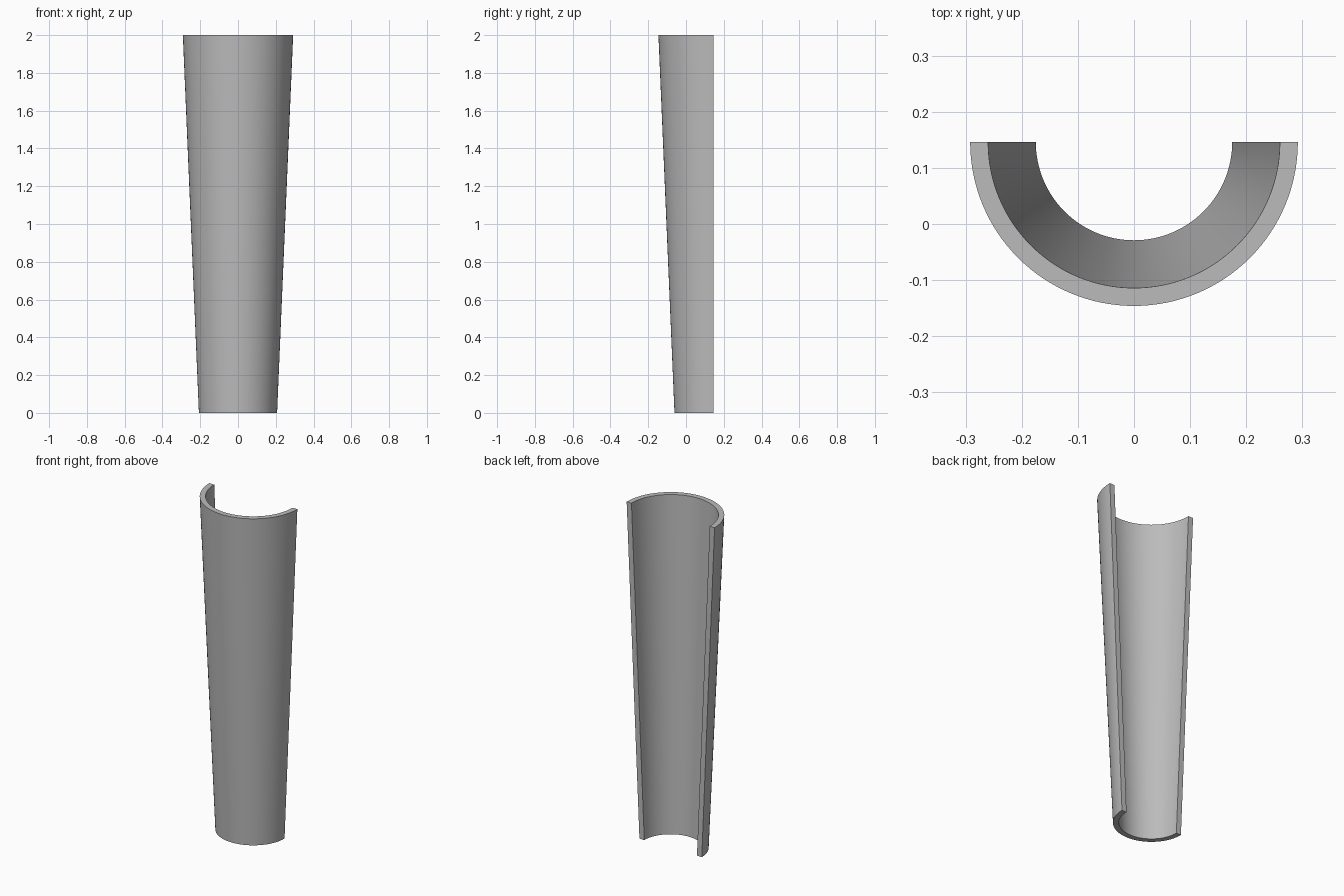
import bpy, bmesh, math

cube = bpy.data.objects.get("Cube")
if cube:
    bpy.data.objects.remove(cube, do_unlink=True)

HEIGHT = 2.0
R_BOTTOM, R_TOP = 0.207, 0.292   # outer radii
WALL = 0.032
AXIS_Y = 0.146                   # cut plane of the half shell
SEGMENTS, RINGS = 64, 12

grey = bpy.data.materials.new("grey")
grey.use_nodes = True
colour = (0.5, 0.5, 0.5, 1.0)
grey.diffuse_color = colour
grey.node_tree.nodes["Principled BSDF"].inputs["Base Color"].default_value = colour

# Closed wall profile: up the outside, down the inside
levels = [i / RINGS for i in range(RINGS + 1)]
outer = [(R_BOTTOM + (R_TOP - R_BOTTOM) * t, HEIGHT * t) for t in levels]
profile = outer + [(r - WALL, z) for r, z in reversed(outer)]

# Sweep the profile half a turn around the front
bm = bmesh.new()
verts = [bm.verts.new((r, AXIS_Y, z)) for r, z in profile]
edges = [bm.edges.new((v, verts[i - 1])) for i, v in enumerate(verts)]
swept = bmesh.ops.spin(bm, geom=verts + edges, cent=(0, AXIS_Y, 0), axis=(0, 0, 1),
                       angle=-math.pi, steps=SEGMENTS)
last = [g for g in swept["geom_last"] if isinstance(g, bmesh.types.BMVert)]

# Cap both long cut edges with a strip of quads
for ring in (verts, last):
    for i in range(RINGS):
        bm.faces.new((ring[i], ring[i + 1], ring[-2 - i], ring[-1 - i]))
bmesh.ops.recalc_face_normals(bm, faces=bm.faces)

mesh = bpy.data.meshes.new("half_shell")
bm.to_mesh(mesh)
bm.free()
mesh.materials.append(grey)
shell = bpy.data.objects.new("half_shell", mesh)
bpy.context.collection.objects.link(shell)

# Smooth walls, sharp rims
bpy.context.view_layer.objects.active = shell
shell.select_set(True)
bpy.ops.object.shade_smooth_by_angle(angle=math.radians(30))
